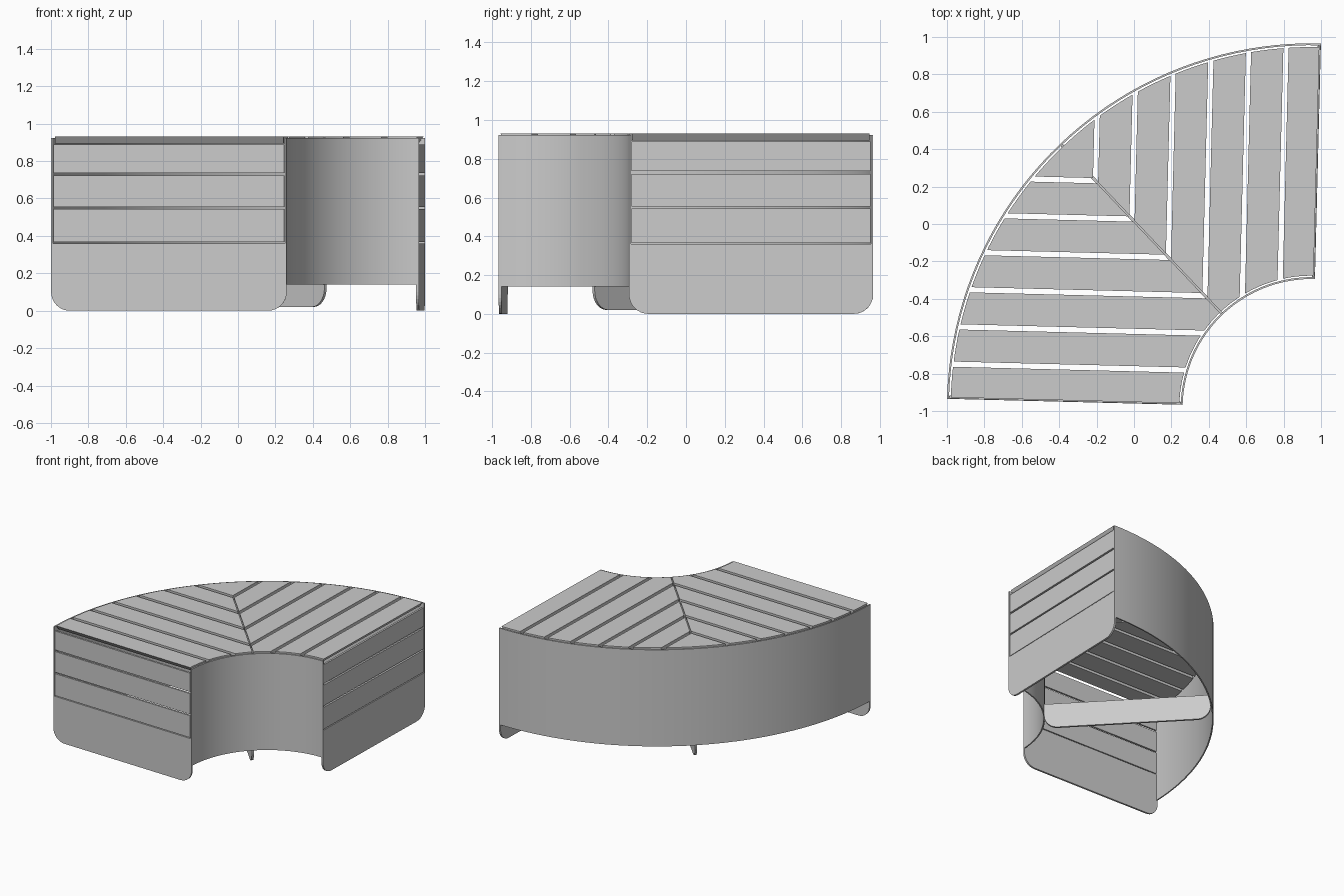
import bpy, bmesh, math
from mathutils import Vector

cube = bpy.data.objects.get("Cube")
if cube:
    bpy.data.objects.remove(cube, do_unlink=True)

# Quarter-ring plan: u runs along the front end, v along the right end
CENTRE = Vector((0.95, -0.984, 0))
TILT = math.radians(1.45)
U = Vector((-math.cos(TILT), math.sin(TILT), 0))
V = Vector((math.sin(TILT), math.cos(TILT), 0))
INNER, OUTER = 0.69, 1.95
WALL = 0.01
WALL_BOTTOM, WALL_TOP = 0.14, 0.922
SLAT_BOTTOM, SLAT_TOP = 0.895, 0.93
PITCH, SLAT_WIDTH = 0.2, 0.172
GAP = 0.006

grey = bpy.data.materials.new("light grey")
grey.use_nodes = True
colour = (0.6, 0.6, 0.6, 1)
grey.diffuse_color = colour
grey.node_tree.nodes["Principled BSDF"].inputs["Base Color"].default_value = colour


def place(u, v, z):
    return CENTRE + U * u + V * v + Vector((0, 0, z))


def loft(name, start, end, smooth=False):
    """Solid between two outlines with the same number of points."""
    bm = bmesh.new()
    a = [bm.verts.new(p) for p in start]
    b = [bm.verts.new(p) for p in end]
    bm.faces.new(a)
    bm.faces.new(b)
    for i in range(len(a)):
        j = (i + 1) % len(a)
        bm.faces.new((a[i], a[j], b[j], b[i]))
    bmesh.ops.recalc_face_normals(bm, faces=bm.faces)
    mesh = bpy.data.meshes.new(name)
    bm.to_mesh(mesh)
    bm.free()
    mesh.materials.append(grey)
    obj = bpy.data.objects.new(name, mesh)
    bpy.context.collection.objects.link(obj)
    if smooth:
        bpy.ops.object.select_all(action="DESELECT")
        obj.select_set(True)
        bpy.context.view_layer.objects.active = obj
        bpy.ops.object.shade_smooth_by_angle(angle=math.radians(30))
    return obj


# Curved walls
def curved_wall(name, r0, r1, steps=40):
    angles = [math.pi / 2 * i / steps for i in range(steps + 1)]
    plan = [(r1 * math.cos(t), r1 * math.sin(t)) for t in angles]
    plan += [(r0 * math.cos(t), r0 * math.sin(t)) for t in reversed(angles)]
    loft(name, [place(u, v, WALL_BOTTOM) for u, v in plan],
         [place(u, v, WALL_TOP) for u, v in plan], smooth=True)


curved_wall("outer_wall", OUTER - WALL, OUTER)
curved_wall("inner_wall", INNER, INNER + WALL)


# Upright boards: a profile along a radius, given a thickness sideways
def board(name, angle, s0, s1, z0, z1, side0, side1, radius=0):
    profile = [(s0, z1), (s1, z1)]
    if radius:
        turns = [math.pi / 2 * i / 8 for i in range(9)]
        profile += [(s1 - radius + radius * math.cos(t),
                     z0 + radius - radius * math.sin(t)) for t in turns]
        profile += [(s0 + radius - radius * math.sin(t),
                     z0 + radius - radius * math.cos(t)) for t in turns]
    else:
        profile += [(s1, z0), (s0, z0)]
    c, s = math.cos(angle), math.sin(angle)

    def outline(side):
        return [place(p * c - side * s, p * s + side * c, z) for p, z in profile]
    loft(name, outline(side0), outline(side1))


# End panels with three slats above each
for label, angle, sign in (("front", 0, 1), ("side", math.pi / 2, -1)):
    board(label + "_end_panel", angle, INNER, OUTER, 0, 0.36,
          0, sign * 0.015, radius=0.1)
    for i, (low, high) in enumerate(((0.366, 0.543), (0.555, 0.722), (0.736, 0.888))):
        board(f"{label}_end_slat_{i + 1}", angle, INNER + 0.013, OUTER - 0.013,
              low, high, sign * 0.002, sign * 0.017)

# Middle support leg under the mitre
board("middle_leg", math.pi / 4, INNER + WALL, OUTER - WALL, 0.02, 0.22,
      -0.008, 0.008, radius=0.1)


# Top slats, cut by the two arcs and the mitre line
def slat_plan(a, b, floor=None, steps=14):
    r0, r1 = INNER + 0.018, OUTER - 0.02
    us = [a + (b - a) * i / steps for i in range(steps + 1)]
    far = [(u, math.sqrt(r1 * r1 - u * u)) for u in us]
    if floor is not None:
        near = [(b, floor), (a, floor)]
        return near + far[:-1]
    near = [(u, max(u + GAP, math.sqrt(max(r0 * r0 - u * u, 0)))) for u in us]
    return near[::-1] + far


def top_slat(name, low, high, swap=False):
    def lift(plan, z):
        return [place(v, u, z) if swap else place(u, v, z) for u, v in plan]
    loft(name, lift(low, SLAT_BOTTOM), lift(high, SLAT_TOP))


for k in range(6):
    a, b = max(k * PITCH, 0.008), k * PITCH + SLAT_WIDTH
    undercut = 0.025 if k == 0 else 0
    for label, swap in (("side", False), ("front", True)):
        top_slat(f"{label}_top_slat_{k + 1}", slat_plan(a + undercut, b),
                 slat_plan(a, b), swap)

# Corner slat closing the mitre at the outer arc
start = 6 * PITCH
end = math.sqrt((OUTER - 0.02) ** 2 - start ** 2)
corner = slat_plan(start, end, floor=start)
top_slat("corner_top_slat", corner, corner)
